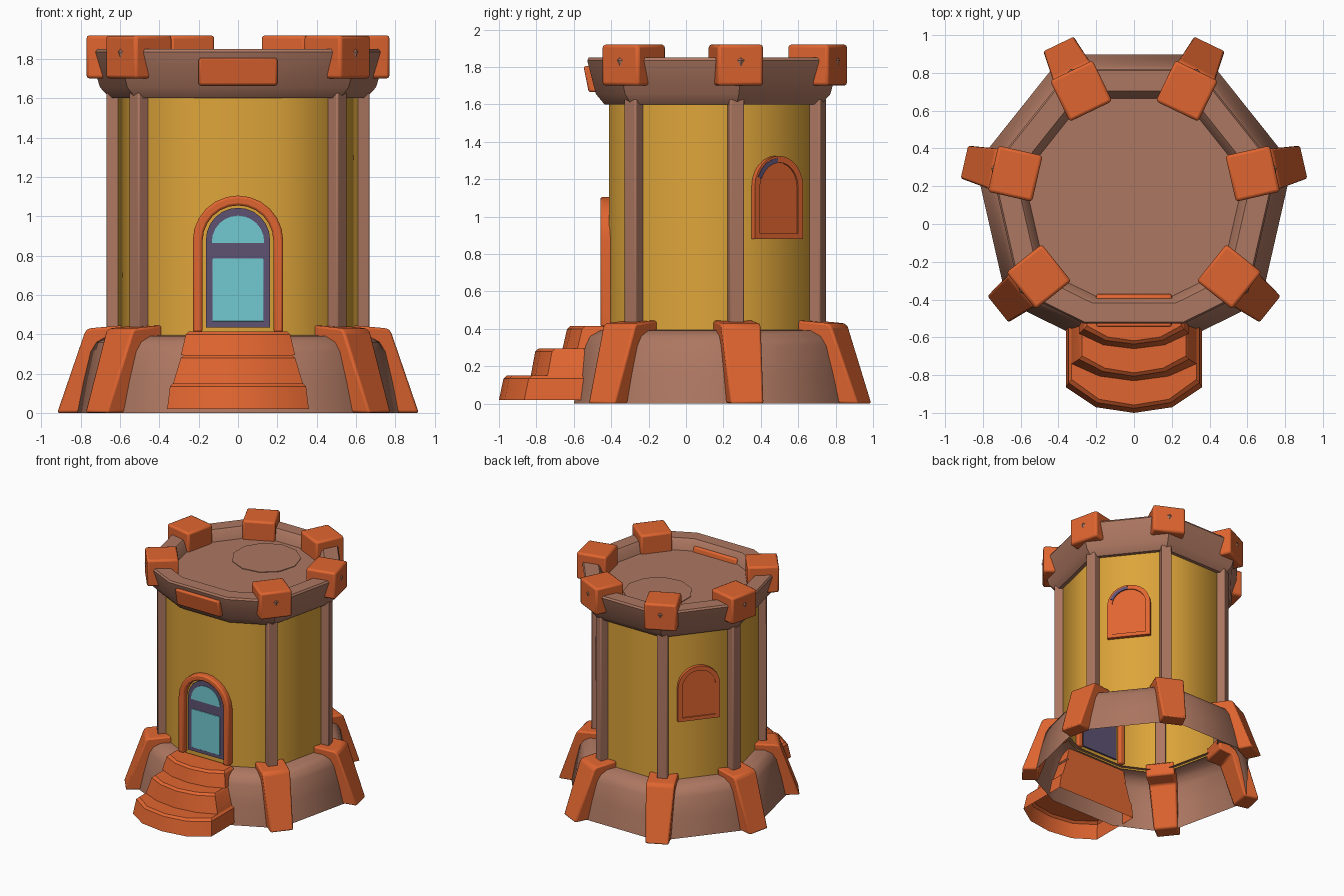
import bpy, bmesh, math
from mathutils import Matrix, Vector

if "Cube" in bpy.data.objects:
    bpy.data.objects.remove(bpy.data.objects["Cube"])

CY = 0.123                                   # tower axis lies at y = CY
CORNERS = [-38.57, 12.86, 64.29, 115.71, 167.14, 218.57]


def mat(name, rgb):
    m = bpy.data.materials.new(name)
    lin = [((c / 255 + 0.055) / 1.055) ** 2.4 for c in rgb]
    m.diffuse_color = (*lin, 1)
    m.use_nodes = True
    m.node_tree.nodes["Principled BSDF"].inputs["Base Color"].default_value = m.diffuse_color
    return m


ORANGE = mat("orange stone", (224, 101, 48))
BROWN = mat("brown stone", (173, 119, 97))
GOLD = mat("golden plaster", (222, 165, 58))
CYAN = mat("cyan glass", (113, 202, 209))
PURPLE = mat("purple frame", (94, 82, 114))


def obj(name, verts, faces, material, matrix=None, bevel=0, angle=30, fix=False):
    me = bpy.data.meshes.new(name)
    me.from_pydata([tuple(v) for v in verts], [], faces)
    if fix:
        bm = bmesh.new()
        bm.from_mesh(me)
        bmesh.ops.recalc_face_normals(bm, faces=bm.faces)
        bm.to_mesh(me)
        bm.free()
    me.materials.append(material)
    for p in me.polygons:
        p.use_smooth = True
    me.set_sharp_from_angle(angle=math.radians(angle))
    o = bpy.data.objects.new(name, me)
    bpy.context.collection.objects.link(o)
    if matrix:
        o.matrix_world = matrix
    if bevel:
        b = o.modifiers.new("bevel", 'BEVEL')
        b.width, b.segments, b.limit_method = bevel, 2, 'ANGLE'
    return o


def loft(name, rings, material, cap_top=False, **kw):
    n = len(rings[0])
    verts = [v for r in rings for v in r]
    faces = [(k * n + i, k * n + (i + 1) % n, (k + 1) * n + (i + 1) % n, (k + 1) * n + i)
             for k in range(len(rings) - 1) for i in range(n)]
    if cap_top:
        faces.append(tuple(range((len(rings) - 1) * n, len(rings) * n)))
    return obj(name, verts, faces, material, **kw)


def outline(r, z):
    """Seven-sided plan whose front corner is cut flat."""
    pts = [(r * math.cos(math.radians(a)), CY + r * math.sin(math.radians(a)), z) for a in CORNERS]
    return pts + [(-.34 * r, CY - .84 * r, z), (.34 * r, CY - .84 * r, z)]


def facing(a):
    """Local -y points outward from the tower axis at angle a."""
    return Matrix.Translation((0, CY, 0)) @ Matrix.Rotation(math.radians(a + 90), 4, 'Z')


def prism(name, pts, y0, y1, material, **kw):
    """Solid from an (x, z) outline between local y0 and y1."""
    n = len(pts)
    verts = [(x, y0, z) for x, z in pts] + [(x, y1, z) for x, z in pts]
    faces = [tuple(range(n)), tuple(range(n, 2 * n))]
    faces += [(i, (i + 1) % n, n + (i + 1) % n, n + i) for i in range(n)]
    return obj(name, verts, faces, material, fix=True, **kw)


def box(name, x, y, z, material, **kw):
    return prism(name, [(x[0], z[0]), (x[1], z[0]), (x[1], z[1]), (x[0], z[1])], *y, material, **kw)


def arch(h, z0, zc, n=12):
    arc = [(h * math.cos(math.pi * i / n), zc + h * math.sin(math.pi * i / n)) for i in range(n + 1)]
    return [(h, z0)] + arc + [(-h, z0)]


def band(outer, inner):
    return outer + inner[::-1]


# main shells: flared base, plaster wall, crown with sunken roof
loft("base", [outline(*p) for p in [(.86, 0), (.83, .16), (.795, .31), (.765, .36), (.71, .39), (.61, .395)]],
     BROWN, angle=60)
loft("wall", [outline(.635, .38), outline(.635, 1.62)], GOLD, angle=60)
loft("crown", [outline(*p) for p in [(.61, 1.60), (.665, 1.60), (.72, 1.655), (.775, 1.835), (.765, 1.85),
                                     (.645, 1.85), (.63, 1.835), (.60, 1.765)]], BROWN, cap_top=True)

# round hatch on the roof
ring = [(.262 * math.cos(2 * math.pi * i / 11), .37 + .262 * math.sin(2 * math.pi * i / 11)) for i in range(11)]
loft("roof_hatch", [[(x, y, z) for x, y in ring] for z in (1.76, 1.77)], BROWN, cap_top=True)

# corner pilasters, buttresses and merlons
for a in CORNERS:
    m = facing(a)
    box("pilaster", (-.04, .04), (-.678, -.60), (.38, 1.63), BROWN, matrix=m, bevel=.008)
    box("merlon", (-.125, .125), (-.765, -.525), (1.70, 1.92), ORANGE, matrix=m, bevel=.016)
    profile = [(.80, 0, .09), (.925, 0, .09), (.775, .415, .108), (.755, .43, .11),
               (.58, .445, .11), (.58, .34, .11), (.69, .32, .105)]
    n = len(profile)
    verts = [(s * w, -r, z) for s in (-1, 1) for r, z, w in profile]
    faces = [tuple(range(n)), tuple(range(n, 2 * n))]
    faces += [(i, (i + 1) % n, n + (i + 1) % n, n + i) for i in range(n)]
    obj("buttress", verts, faces, ORANGE, matrix=m, bevel=.012, fix=True)

# low front block set through the crown, leaning with its slope
v = [(x, y + (z - 1.74) * -.2, z) for z in (1.665, 1.805) for x, y in
     [(-.2, -.535), (.2, -.535), (.2, -.365), (-.2, -.365)]]
obj("front_block", v, [(3, 2, 1, 0), (4, 5, 6, 7), (0, 1, 5, 4), (1, 2, 6, 5), (2, 3, 7, 6), (3, 0, 4, 7)],
    ORANGE, bevel=.012)

# three curved steps, each narrowing upward
for name, z0, z1, w0, w1, side, mid, front in [
        ("lower_step", .02, .15, .36, .34, -.865, -.97, -1.0),
        ("middle_step", .15, .295, .33, .285, -.74, -.805, -.83),
        ("upper_step", .295, .415, .29, .26, -.58, -.64, -.66)]:
    def plan(w, d, z):
        return [(-w, -.44, z), (-w, side + d, z), (-.56 * w, mid + d, z), (0, front + d, z),
                (.56 * w, mid + d, z), (w, side + d, z), (w, -.44, z)]
    dz = z1 - z0
    loft(name, [plan(w0, 0, z0), plan(w1 + .006, .024, z1 - .016), plan(w1 - .01, .042, z1)],
         ORANGE, cap_top=True)

# door: stone arch, purple leaf, two glass panes
front = facing(-90)
prism("door_surround", band(arch(.23, .41, .875), arch(.18, .41, .875)), -.581, -.50, ORANGE,
      matrix=front, bevel=.012)
prism("door_leaf", arch(.163, .435, .88), -.545, -.52, PURPLE, matrix=front)
box("lower_pane", (-.13, .13), (-.55, -.543), (.465, .785), CYAN, matrix=front, bevel=.002)
prism("upper_pane", arch(.133, .865, .87), -.55, -.543, CYAN, matrix=front)

# shuttered windows on the two rear side walls
for a, s in ((38.57, -1), (141.43, 1)):
    m = facing(a)
    prism("window_surround", band(arch(.165, .88, 1.16), arch(.13, .88, 1.16)), -.60, -.55, ORANGE, matrix=m)
    box("window_sill", (-.13, .13), (-.60, -.55), (.88, .91), ORANGE, matrix=m)
    prism("window_shutter", arch(.13, .91, 1.16), -.59, -.55, ORANGE, matrix=m)
    if s < 0:   # purple trim showing on one shoulder of the arch
        arcs = [[(s * r * math.cos(t), 1.16 + r * math.sin(t)) for t in (.35, .65, .95, 1.25, 1.5)]
                for r in (.153, .128)]
        prism("window_trim", band(*arcs), -.604, -.598, PURPLE, matrix=m)
